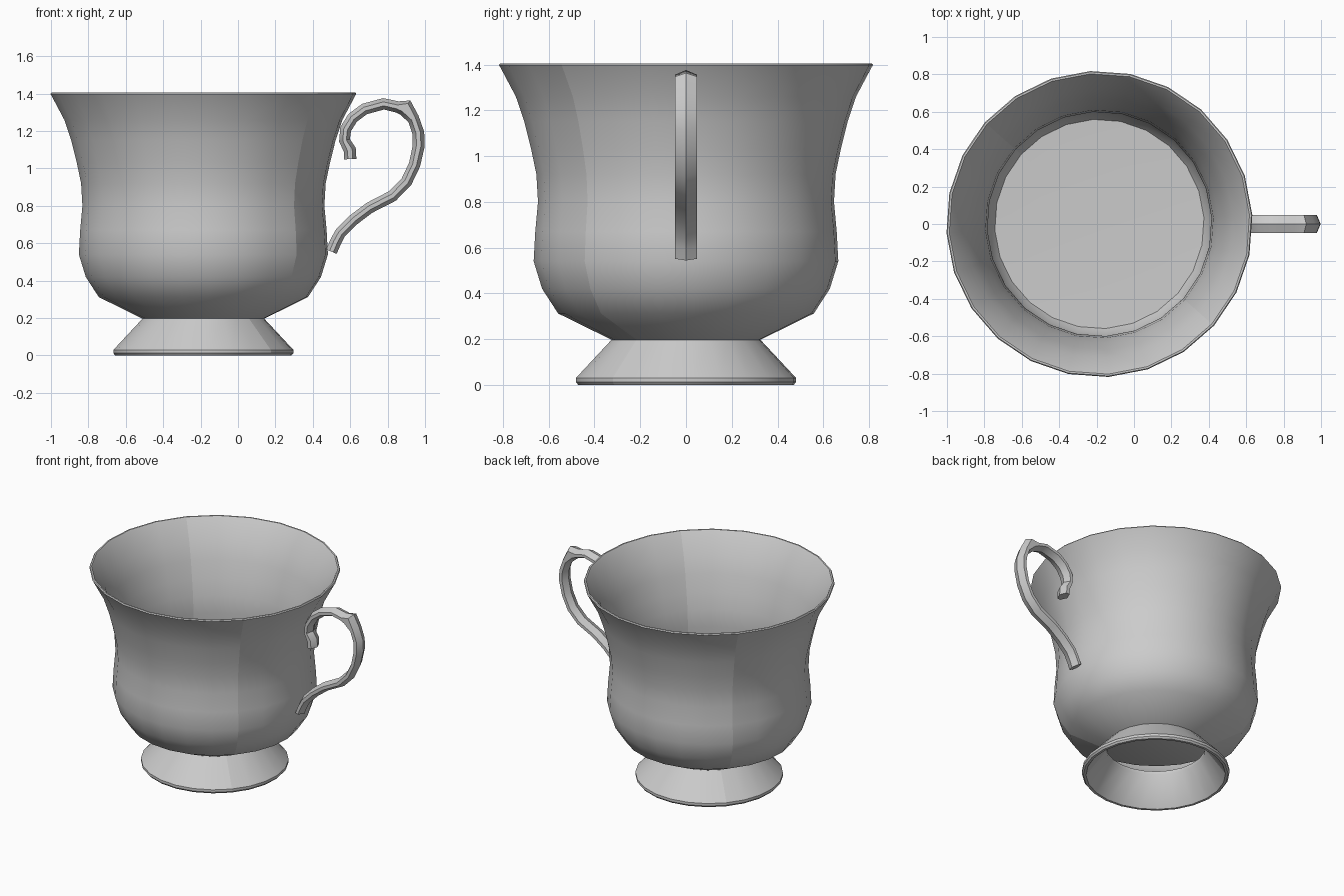
import bpy, bmesh, math
from mathutils import Vector

cube = bpy.data.objects.get("Cube")
if cube:
    bpy.data.objects.remove(cube, do_unlink=True)

CENTRE_X = -0.185
SIDES = 24
TWIST = math.radians(-41.6)

grey = bpy.data.materials.new("plain_grey")
grey.use_nodes = True
COLOUR = (0.6, 0.6, 0.6, 1)
grey.diffuse_color = COLOUR
grey.node_tree.nodes["Principled BSDF"].inputs["Base Color"].default_value = COLOUR


def finish(name, bm, angle):
    bmesh.ops.recalc_face_normals(bm, faces=bm.faces)
    mesh = bpy.data.meshes.new(name)
    bm.to_mesh(mesh)
    bm.free()
    mesh.materials.append(grey)
    ob = bpy.data.objects.new(name, mesh)
    bpy.context.collection.objects.link(ob)
    bpy.ops.object.select_all(action='DESELECT')
    ob.select_set(True)
    bpy.context.view_layer.objects.active = ob
    bpy.ops.object.shade_smooth_by_angle(angle=math.radians(angle))
    return ob


def bridge(bm, a, b):
    n = len(a)
    for i in range(n):
        j = (i + 1) % n
        bm.faces.new((a[i], a[j], b[j], b[i]))


def lathe(name, profile, angle=38):
    """Turn a (radius, height) profile; the two ends are capped."""
    bm = bmesh.new()
    rings = []
    for r, z in profile:
        rings.append([bm.verts.new((CENTRE_X + r * math.cos(TWIST + math.tau * i / SIDES),
                                    r * math.sin(TWIST + math.tau * i / SIDES), z))
                      for i in range(SIDES)])
    for a, b in zip(rings, rings[1:]):
        bridge(bm, a, b)
        # hard seams where the two turned halves meet
        for i in (0, SIDES // 2):
            bm.edges.get((a[i], b[i])).smooth = False
    bm.faces.new(rings[0])
    bm.faces.new(rings[-1])
    return finish(name, bm, angle)


# Bowl and hollow foot: up the outside, over the rim, down to the floor
lathe("cup_and_foot", [
    (0.56, 0.385), (0.612, 0.425), (0.55, 0.325),                 # hollow under floor
    (0.322, 0.208), (0.322, 0.185), (0.455, 0.0),                 # inside foot
    (0.472, 0.0), (0.482, 0.012), (0.482, 0.03), (0.326, 0.197),  # foot
    (0.56, 0.312), (0.63, 0.42), (0.667, 0.54), (0.66, 0.67),     # bowl
    (0.648, 0.8), (0.655, 0.92), (0.678, 1.03), (0.708, 1.15),
    (0.745, 1.26), (0.814, 1.39),
    (0.819, 1.398), (0.814, 1.405), (0.804, 1.405), (0.796, 1.395), # rim
    (0.715, 1.26), (0.672, 1.15), (0.638, 1.03), (0.61, 0.92),    # inside
    (0.6, 0.8), (0.613, 0.67), (0.617, 0.545), (0.588, 0.443),
    (0.56, 0.4), (0.35, 0.393),                                   # floor
])

# Handle: centre line as (x, z, outward ridge height)
PATH = [
    (0.602, 1.05, 0.034), (0.6, 1.1, 0.036), (0.568, 1.15, 0.028),
    (0.575, 1.21, 0.03), (0.612, 1.27, 0.03), (0.676, 1.318, 0.03),
    (0.778, 1.346, 0.03), (0.85, 1.33, 0.03), (0.884, 1.314, 0.062),
    (0.937, 1.265, 0.033), (0.963, 1.19, 0.033), (0.965, 1.12, 0.033),
    (0.944, 1.02, 0.031), (0.9, 0.928, 0.031), (0.826, 0.853, 0.031),
    (0.703, 0.789, 0.03), (0.618, 0.725, 0.03), (0.548, 0.655, 0.03),
    (0.522, 0.607, 0.03), (0.5, 0.555, 0.03),
]
HALF_WIDTH = 0.047
BEVEL = 0.02

bm = bmesh.new()
points = [Vector((x, 0, z)) for x, z, h in PATH]
rings = []
for i, p in enumerate(points):
    along = (points[min(i + 1, len(points) - 1)] - points[max(i - 1, 0)]).normalized()
    out = Vector((-along.z, 0, along.x))
    h = PATH[i][2]
    # six-sided section with a ridge on the outer and inner side
    section = [(0, h), (HALF_WIDTH, h - BEVEL), (HALF_WIDTH, BEVEL - 0.031),
               (0, -0.031), (-HALF_WIDTH, BEVEL - 0.031), (-HALF_WIDTH, h - BEVEL)]
    rings.append([bm.verts.new(p + out * o + Vector((0, w, 0))) for w, o in section])
for a, b in zip(rings, rings[1:]):
    bridge(bm, a, b)
bm.faces.new(rings[0])
bm.faces.new(rings[-1])
finish("handle", bm, 28)
